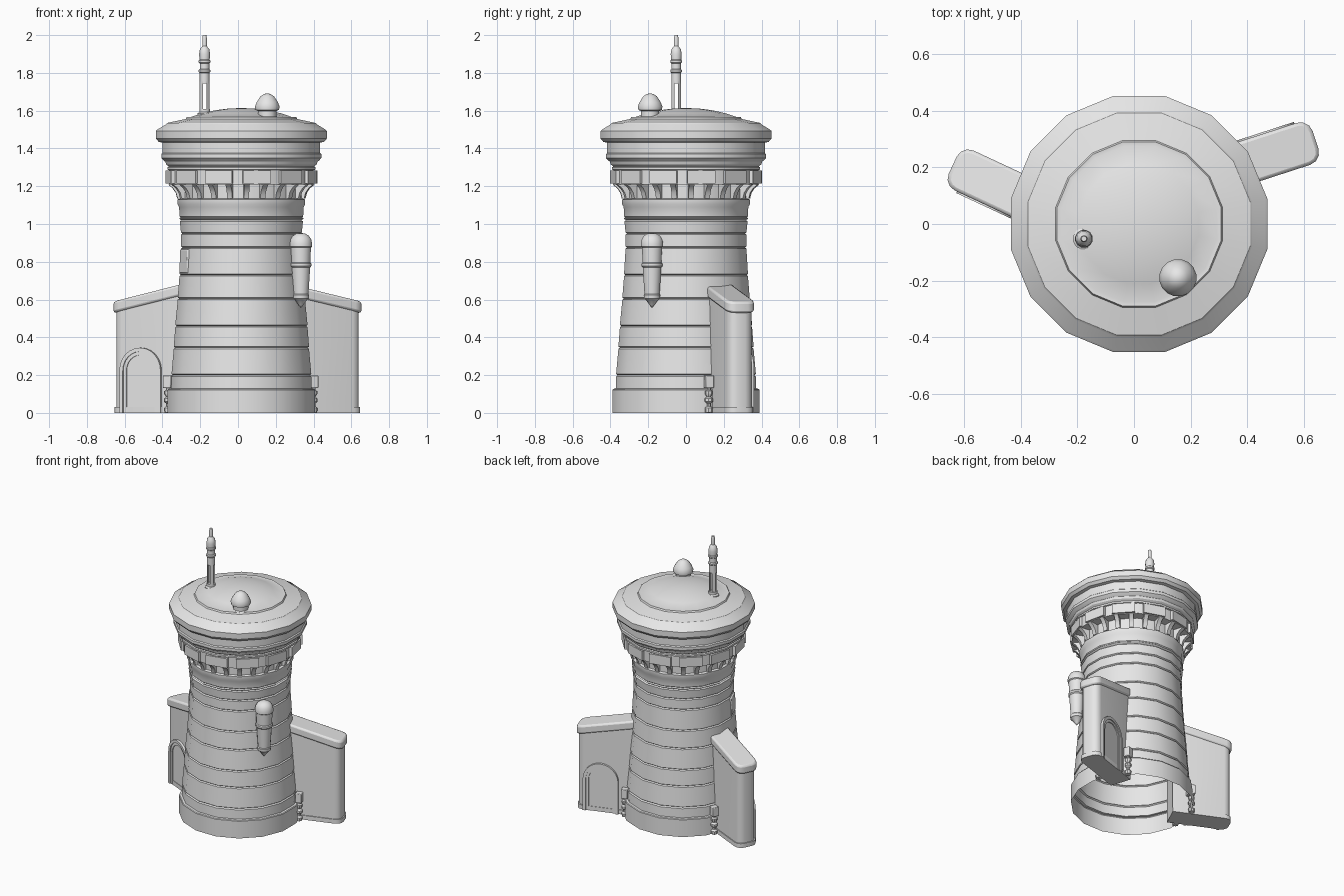
import bpy, bmesh
from math import cos, sin, pi, radians
from mathutils import Matrix, Vector

cube = bpy.data.objects.get("Cube")
if cube:
    bpy.data.objects.remove(cube)

GREY = (0.8, 0.8, 0.8, 1)
stone = bpy.data.materials.new("light_grey")
stone.use_nodes = True
stone.diffuse_color = GREY
stone.node_tree.nodes["Principled BSDF"].inputs["Base Color"].default_value = GREY

CENTRE = Matrix.Translation((0.018, 0, 0))


def turned(deg):
    return CENTRE @ Matrix.Rotation(radians(deg), 4, 'Z')


def finish(name, bm, bevel=0):
    mesh = bpy.data.meshes.new(name)
    bm.to_mesh(mesh)
    bm.free()
    mesh.materials.append(stone)
    ob = bpy.data.objects.new(name, mesh)
    bpy.context.collection.objects.link(ob)
    bpy.ops.object.select_all(action='DESELECT')
    ob.select_set(True)
    bpy.context.view_layer.objects.active = ob
    bpy.ops.object.shade_smooth_by_angle(angle=radians(32))
    if bevel:
        mod = ob.modifiers.new("soft_edges", 'BEVEL')
        mod.width, mod.segments = bevel, 2
        mod.limit_method, mod.angle_limit = 'ANGLE', radians(50)
    return ob


def lathe(name, profile, sides, places):
    """Spin an upward (radius, height) profile; radius is to the flats."""
    bm = bmesh.new()
    for place in places:
        rings = []
        for r, z in profile:
            r /= cos(pi / sides)
            angles = [2 * pi * (i + 0.5) / sides for i in range(sides)]
            rings.append([bm.verts.new(place @ Vector((r * cos(a), r * sin(a), z)))
                          for a in angles])
        for lo, hi in zip(rings, rings[1:]):
            for i in range(sides):
                j = (i + 1) % sides
                bm.faces.new((lo[i], lo[j], hi[j], hi[i]))
    bmesh.ops.remove_doubles(bm, verts=bm.verts, dist=0.0002)
    return finish(name, bm)


def prism(name, points, push, places, to_floor=False, bevel=0):
    """Extrude a flat outline along push, once for every placement."""
    bm = bmesh.new()
    for place in places:
        near = [Vector(p) for p in points]
        far = [p + Vector(push) for p in near]
        if to_floor:
            for p in far:
                p.z = 0
        a = [bm.verts.new(place @ p) for p in near]
        b = [bm.verts.new(place @ p) for p in far]
        bm.faces.new(a)
        bm.faces.new(b[::-1])
        for i in range(len(a)):
            j = (i + 1) % len(a)
            bm.faces.new((a[j], a[i], b[i], b[j]))
    bmesh.ops.recalc_face_normals(bm, faces=bm.faces)
    return finish(name, bm, bevel)


# Tower shell: plinth, stone courses with grooves, flared gallery
profile = [(.39, 0), (.39, .122), (.386, .127), (.372, .129), (.37, .193)]
courses = [(.37, .2), (.358, .345), (.35, .46), (.337, .605), (.328, .73),
           (.32, .875), (.32, .95), (.326, 1.02), (.33, 1.035)]
for (r0, z0), (r1, z1) in zip(courses, courses[1:]):
    profile += [(r0 - .008, z0), (r0, z0 + .006), (r1, z1 - .006), (r1 - .008, z1)]
profile += [(.327, 1.04), (.33, 1.09), (.338, 1.105), (.338, 1.13), (.322, 1.135),
            (.322, 1.208), (.383, 1.21), (.383, 1.285), (.392, 1.288),
            (.392, 1.3), (.384, 1.304), (.398, 1.315), (.403, 1.33),
            (.41, 1.335), (.424, 1.35), (.424, 1.37), (.417, 1.376), (.417, 1.432)]
lathe("tower_body", profile, 16, [CENTRE])

# Roof: eave, shallow slope, raised ring and dome
lathe("roof", [(.415, 1.43), (.438, 1.435), (.453, 1.453), (.453, 1.492),
               (.445, 1.5), (.4, 1.527), (.393, 1.535), (.295, 1.556),
               (.29, 1.566), (.275, 1.564), (.21, 1.586), (.14, 1.602),
               (.07, 1.611), (0, 1.614)], 16, [CENTRE])

# Gallery brackets and raised blocks
bracket = [(.31, -.014, 1.135), (.34, -.014, 1.135), (.348, -.014, 1.165),
           (.365, -.014, 1.19), (.39, -.014, 1.21), (.31, -.014, 1.21)]
prism("gallery_brackets", bracket, (0, .028, 0),
      [turned(4.5 + 15 * i) for i in range(24)])
block = [(.37, -.075, 1.214), (.396, -.075, 1.214), (.396, -.075, 1.282),
         (.37, -.075, 1.282)]
prism("gallery_blocks", block, (0, .15, 0), [turned(12 + 30 * i) for i in range(12)])

# Small window plate on the shaft
pane = [(.3, -.055, .74), (.334, -.055, .74), (.33, -.055, .865), (.3, -.055, .865)]
prism("shaft_window_frame", pane, (0, .11, 0), [turned(202)], bevel=.006)

# Two buttress wings, identical by rotation
WINGS = [turned(18), turned(155)]
MID = .09


def wing_outline(end, half, height):
    """Plan outline with a rounded outer end."""
    pts = [(.28, MID - half)]
    rad = .045
    for side, start in ((-1, -90), (1, 0)):
        for k in range(4):
            a = radians(start + 30 * k)
            pts.append((end - rad + rad * cos(a),
                        MID + side * (half - rad) + rad * sin(a)))
    pts.append((.28, MID + half))
    return [(u, v, height(u)) for u, v in pts]


def cap_base(u):
    return .54 + .23 * (.63 - u)


prism("wing_walls", wing_outline(.673, .068, lambda u: cap_base(u) + .01),
      (0, 0, -1), WINGS, to_floor=True)
prism("wing_caps", wing_outline(.685, .078, cap_base), (0, 0, .06), WINGS, bevel=.012)
prism("wing_plinths", wing_outline(.68, .074, lambda u: 0), (0, 0, .03), WINGS)

# Arched doorways on one face of each wing
DOOR_U, SPRING, FACE = .512, .225, MID + .068


def arch(half):
    pts = [(DOOR_U + half, 0)]
    for k in range(13):
        a = pi * k / 12
        pts.append((DOOR_U + half * cos(a), SPRING + half * sin(a)))
    return pts + [(DOOR_U - half, 0)]


def arch_ring(name, outer, inner, depth):
    bm = bmesh.new()
    for place in WINGS:
        rows = []
        for (ou, oz), (iu, iz) in zip(arch(outer), arch(inner)):
            section = [(ou, FACE - .01, oz), (ou, FACE + depth, oz),
                       (iu, FACE + depth, iz), (iu, FACE - .01, iz)]
            rows.append([bm.verts.new(place @ Vector(p)) for p in section])
        for a, b in zip(rows, rows[1:]):
            for i in range(4):
                j = (i + 1) % 4
                bm.faces.new((a[i], a[j], b[j], b[i]))
        bm.faces.new(rows[0])
        bm.faces.new(rows[-1][::-1])
    bmesh.ops.recalc_face_normals(bm, faces=bm.faces)
    finish(name, bm)


arch_ring("door_outer_frames", .12, .1, .016)
arch_ring("door_inner_frames", .1, .082, .009)
prism("door_panels", [(u, FACE, z) for u, z in arch(.084)], (0, .003, 0), WINGS)

# Beaded pipes with square heads where the wings meet the plinth
roots = [w @ Matrix.Translation(p) for w in WINGS
         for p in ((.342, .185, 0), (.4, -.003, 0))]
lathe("root_pipes", [(0, 0), (.018, .002), (.02, .025), (.01, .035), (.01, .05),
                     (.021, .06), (.021, .075), (.01, .085), (.019, .1),
                     (.019, .115), (.01, .122), (.01, .135)], 8, roots)
head = [(-.022, -.022, .132), (.022, -.022, .132), (.022, .022, .132),
        (-.022, .022, .132)]
prism("root_pipe_heads", head, (0, 0, .066), roots, bevel=.004)

# Hanging canister on the shaft
lathe("side_canister", [(0, .555), (.012, .57), (.034, .6), (.042, .605),
                        (.044, .625), (.04, .63), (.049, .77), (.055, .777),
                        (.055, .79), (.05, .796), (.053, .875), (.059, .88),
                        (.059, .895), (.055, .918), (.043, .937), (.024, .949),
                        (0, .953)], 16, [Matrix.Translation((.333, -.18, 0))])

# Roof finial
lathe("roof_finial", [(.056, 1.53), (.056, 1.565), (.048, 1.57), (.048, 1.598),
                      (.062, 1.604), (.065, 1.622), (.056, 1.645), (.036, 1.676),
                      (.018, 1.688), (0, 1.692)], 16,
      [Matrix.Translation((.155, -.19, 0))])

# Antenna: foot, four slotted posts, stepped mast
MAST = Matrix.Translation((-.177, -.052, 0))
lathe("antenna_foot", [(.038, 1.55), (.038, 1.585), (.028, 1.592), (.028, 1.61),
                       (0, 1.61)], 12, [MAST])
post = [(.009, .009, 1.6), (.026, .009, 1.6), (.018, .018, 1.6), (.009, .026, 1.6)]
prism("antenna_posts", post, (0, 0, .155),
      [MAST @ Matrix.Rotation(i * pi / 2, 4, 'Z') for i in range(4)])
lathe("antenna_mast", [(0, 1.745), (.026, 1.745), (.026, 1.8), (.031, 1.805),
                       (.031, 1.815), (.025, 1.82), (.025, 1.85), (.031, 1.855),
                       (.031, 1.865), (.027, 1.87), (.029, 1.9), (.025, 1.925),
                       (.012, 1.942), (.012, 1.985), (.009, 2.0), (0, 2.0)], 12, [MAST])
